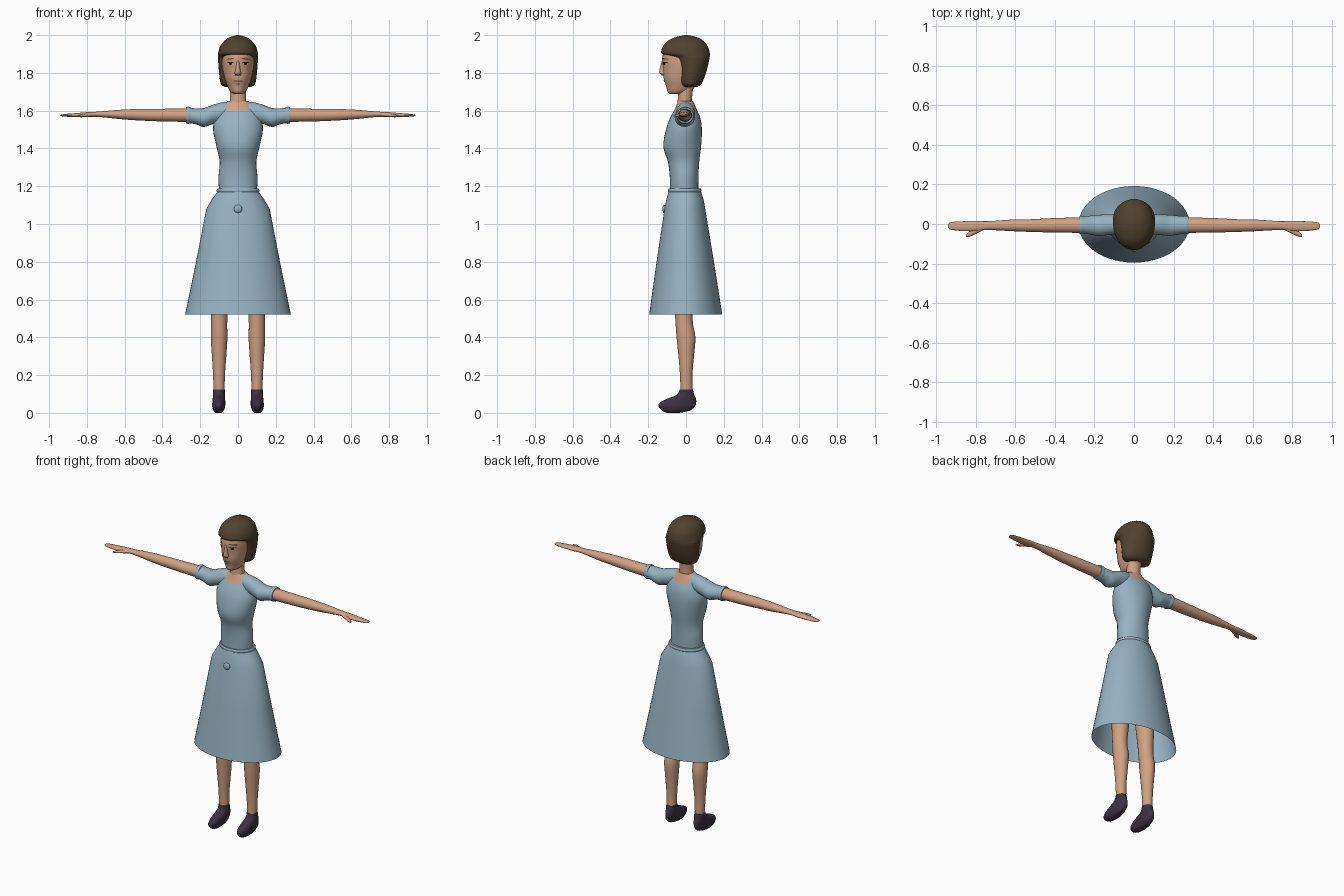
import bpy
import bmesh
from math import cos, sin, pi, radians
from mathutils import Vector
from mathutils.bvhtree import BVHTree

default_cube = bpy.data.objects.get("Cube")
if default_cube:
    bpy.data.objects.remove(default_cube, do_unlink=True)


def make_material(name, red, green, blue):
    material = bpy.data.materials.new(name)
    material.use_nodes = True
    colour = (red, green, blue, 1)
    material.diffuse_color = colour
    shader = material.node_tree.nodes["Principled BSDF"]
    shader.inputs["Base Color"].default_value = colour
    shader.inputs["Roughness"].default_value = 0.8
    return material


skin = make_material("skin", .64, .36, .23)
cloth = make_material("blue cloth", .31, .45, .54)
hair_brown = make_material("brown hair", .085, .055, .03)
shoe_dark = make_material("dark shoe", .045, .03, .055)
eye_dark = make_material("dark eye", .02, .012, .01)
eye_pale = make_material("pale eye", .55, .48, .42)
lip_brown = make_material("lip", .27, .1, .07)


def finish(name, bm, *materials):
    """Turn a bmesh into a smooth-shaded object."""
    mesh = bpy.data.meshes.new(name)
    bm.to_mesh(mesh)
    bm.free()
    for material in materials:
        mesh.materials.append(material)
    obj = bpy.data.objects.new(name, mesh)
    bpy.context.collection.objects.link(obj)
    bpy.ops.object.select_all(action="DESELECT")
    obj.select_set(True)
    bpy.context.view_layer.objects.active = obj
    bpy.ops.object.shade_smooth_by_angle(angle=radians(50))
    return obj


def blend(a, b, c, d, t):
    """Smooth curve through b and c."""
    return b + t / 2 * (c - a + t * (2 * a - 5 * b + 4 * c - d + t * (3 * (b - c) + d - a)))


def refine(rings, steps):
    """Add smooth in-between rings."""
    padded = [rings[0], *rings, rings[-1]]
    result = []
    for i in range(len(rings) - 1):
        for step in range(steps):
            result.append([blend(*values, step / steps) for values in zip(*padded[i:i + 4])])
    return result + [rings[-1]]


def sym(z, half_width, front, back):
    """Ring that is symmetric across the body."""
    return (z, -half_width, half_width, front, back)


def loft(rings, axis="z", side=1, steps=4, segments=24, caps=True):
    """Skin elliptical rings (position, low, high, low, high) set along an axis."""
    bm = bmesh.new()
    loops = []
    for pos, a0, a1, b0, b1 in refine(rings, steps):
        loop = []
        for k in range(segments):
            angle = 2 * pi * k / segments
            a = (a0 + a1) / 2 + (a1 - a0) / 2 * cos(angle)
            b = (b0 + b1) / 2 + (b1 - b0) / 2 * sin(angle)
            point = (a, b, pos) if axis == "z" else (pos, a, b)
            loop.append(bm.verts.new((point[0] * side, point[1], point[2])))
        loops.append(loop)
    for low, high in zip(loops, loops[1:]):
        for k in range(segments):
            n = (k + 1) % segments
            bm.faces.new((low[k], low[n], high[n], high[k]))
    if caps:
        bm.faces.new(loops[0])
        bm.faces.new(loops[-1])
    bmesh.ops.recalc_face_normals(bm, faces=bm.faces)
    return bm


# Bodice, with skin showing at the neckline
bodice = loft([
    sym(1.16, .1, -.085, .065), sym(1.25, .103, -.086, .066), sym(1.33, .097, -.096, .07),
    sym(1.41, .114, -.12, .08), sym(1.5, .132, -.106, .084), sym(1.56, .122, -.085, .076),
    sym(1.61, .1, -.058, .055), sym(1.65, .055, -.042, .038)], segments=32)
for face in bodice.faces:
    centre = face.calc_center_median()
    if centre.z > 1.6 and abs(centre.x) < .055:
        face.material_index = 1
finish("bodice", bodice, cloth, skin)

# Skirt, open at the hem, with a waistband and a front knot
finish("skirt", loft([
    sym(.52, .28, -.195, .192), sym(.8, .222, -.156, .148), sym(1.08, .168, -.114, .102),
    sym(1.13, .138, -.104, .093), sym(1.18, .104, -.09, .077)],
    steps=1, segments=48, caps=False), cloth)
finish("waistband", loft([
    sym(1.17, .111, -.094, .08), sym(1.178, .114, -.096, .082), sym(1.188, .108, -.092, .078)],
    steps=2, segments=48), cloth)
knot = bmesh.new()
bmesh.ops.create_uvsphere(knot, u_segments=16, v_segments=10, radius=.022)
bmesh.ops.scale(knot, vec=(1, .5, 1), verts=knot.verts)
bmesh.ops.translate(knot, vec=(0, -.114, 1.08), verts=knot.verts)
finish("skirt_knot", knot, cloth)

# Neck, head and nose
finish("neck", loft([
    sym(1.59, .055, -.05, .045), sym(1.64, .045, -.045, .034),
    sym(1.69, .042, -.042, .034), sym(1.76, .045, -.04, .045)]), skin)
head = loft([
    sym(1.688, .022, -.085, -.02), sym(1.7, .04, -.098, .02), sym(1.73, .056, -.105, .05),
    sym(1.77, .07, -.118, .075), sym(1.82, .08, -.121, .095), sym(1.88, .083, -.126, .1),
    sym(1.94, .075, -.105, .09), sym(1.975, .045, -.06, .05)], segments=32)
head_surface = BVHTree.FromBMesh(head)
finish("head", head, skin)
finish("nose", loft([
    sym(1.785, .008, -.125, -.1), sym(1.797, .018, -.139, -.1),
    sym(1.815, .013, -.141, -.1), sym(1.87, .007, -.126, -.1)], segments=12), skin)

# Bobbed hair, cut back around the face
finish("hair", loft([
    sym(1.725, .07, -.015, .06), sym(1.74, .09, -.035, .08), sym(1.77, .097, -.045, .095),
    sym(1.82, .102, -.052, .112), sym(1.875, .106, -.07, .124), sym(1.892, .106, -.105, .126),
    sym(1.905, .105, -.131, .126), sym(1.94, .095, -.122, .116), sym(1.97, .073, -.095, .092),
    sym(1.99, .042, -.053, .055), sym(2, .004, -.004, .008)], segments=32), hair_brown)


def face_plate(name, x, z, width, height, material, lift=.003, tilt=0):
    """Thin oval that follows the face."""
    bm = bmesh.new()
    bmesh.ops.create_circle(bm, cap_ends=True, cap_tris=True, segments=16, radius=1)
    for vert in bm.verts:
        u, v = vert.co.x * width, vert.co.y * height
        px, pz = x + u, z + v + u * tilt
        hit = head_surface.ray_cast(Vector((px, -1, pz)), Vector((0, 1, 0)))[0]
        vert.co = (px, hit.y - lift, pz)
    # wind the fan toward the front
    for face in bm.faces:
        face.normal_update()
        if face.normal.y > 0:
            face.normal_flip()
    finish(name, bm, material)


face_plate("mouth", 0, 1.756, .026, .005, lip_brown)
face_plate("lower_lip", 0, 1.742, .014, .003, lip_brown)

for prefix, side in (("left", 1), ("right", -1)):
    # Eyes and brows
    face_plate(prefix + "_eye", side * .04, 1.848, .017, .007, eye_pale)
    face_plate(prefix + "_iris", side * .04, 1.848, .008, .007, eye_dark, lift=.005)
    face_plate(prefix + "_eyelid", side * .04, 1.855, .019, .003, eye_dark, lift=.004)
    face_plate(prefix + "_brow", side * .041, 1.874, .022, .003, hair_brown, tilt=-side * .15)
    face_plate(prefix + "_nostril", side * .012, 1.788, .006, .003, lip_brown, lift=.01)

    # Puffed sleeve and cuff
    finish(prefix + "_sleeve", loft([
        (.03, -.04, .035, 1.57, 1.648), (.08, -.05, .045, 1.54, 1.645),
        (.13, -.055, .048, 1.53, 1.632), (.18, -.06, .046, 1.514, 1.614),
        (.22, -.053, .042, 1.527, 1.612), (.26, -.048, .038, 1.535, 1.616)],
        "x", side), cloth)
    finish(prefix + "_cuff", loft([
        (.252, -.049, .039, 1.532, 1.619), (.265, -.051, .041, 1.53, 1.621),
        (.276, -.049, .039, 1.533, 1.618)], "x", side, steps=2), cloth)

    # Arm running into a flat hand, with a thumb
    finish(prefix + "_arm", loft([
        (.24, -.045, .034, 1.54, 1.612), (.4, -.043, .03, 1.543, 1.61),
        (.52, -.04, .024, 1.548, 1.609), (.62, -.036, .022, 1.555, 1.605),
        (.74, -.03, .014, 1.567, 1.595), (.8, -.036, .016, 1.566, 1.592),
        (.86, -.036, .014, 1.566, 1.587), (.91, -.031, .011, 1.568, 1.583),
        (.934, -.025, .005, 1.571, 1.58), (.94, -.014, -.006, 1.573, 1.577)],
        "x", side), skin)
    finish(prefix + "_thumb", loft([
        (.76, -.03, -.01, 1.57, 1.588), (.8, -.05, -.02, 1.567, 1.585),
        (.83, -.064, -.036, 1.565, 1.58), (.848, -.066, -.054, 1.567, 1.575)],
        "x", side, segments=12), skin)

    # Leg and shoe
    finish(prefix + "_leg", loft([
        (.08, .072, .128, -.028, .034), (.2, .069, .132, -.032, .034),
        (.3, .062, .138, -.04, .042), (.4, .056, .144, -.05, .05),
        (.5, .056, .142, -.057, .035), (.7, .035, .145, -.07, .05),
        (1, .005, .14, -.08, .07)], side=side), skin)
    finish(prefix + "_shoe", loft([
        (0, .088, .117, -.1, -.035), (.012, .075, .13, -.128, .02),
        (.035, .068, .137, -.146, .048), (.055, .067, .136, -.137, .054),
        (.075, .068, .134, -.1, .053), (.095, .069, .132, -.05, .044),
        (.125, .069, .131, -.032, .036)], side=side), shoe_dark)
